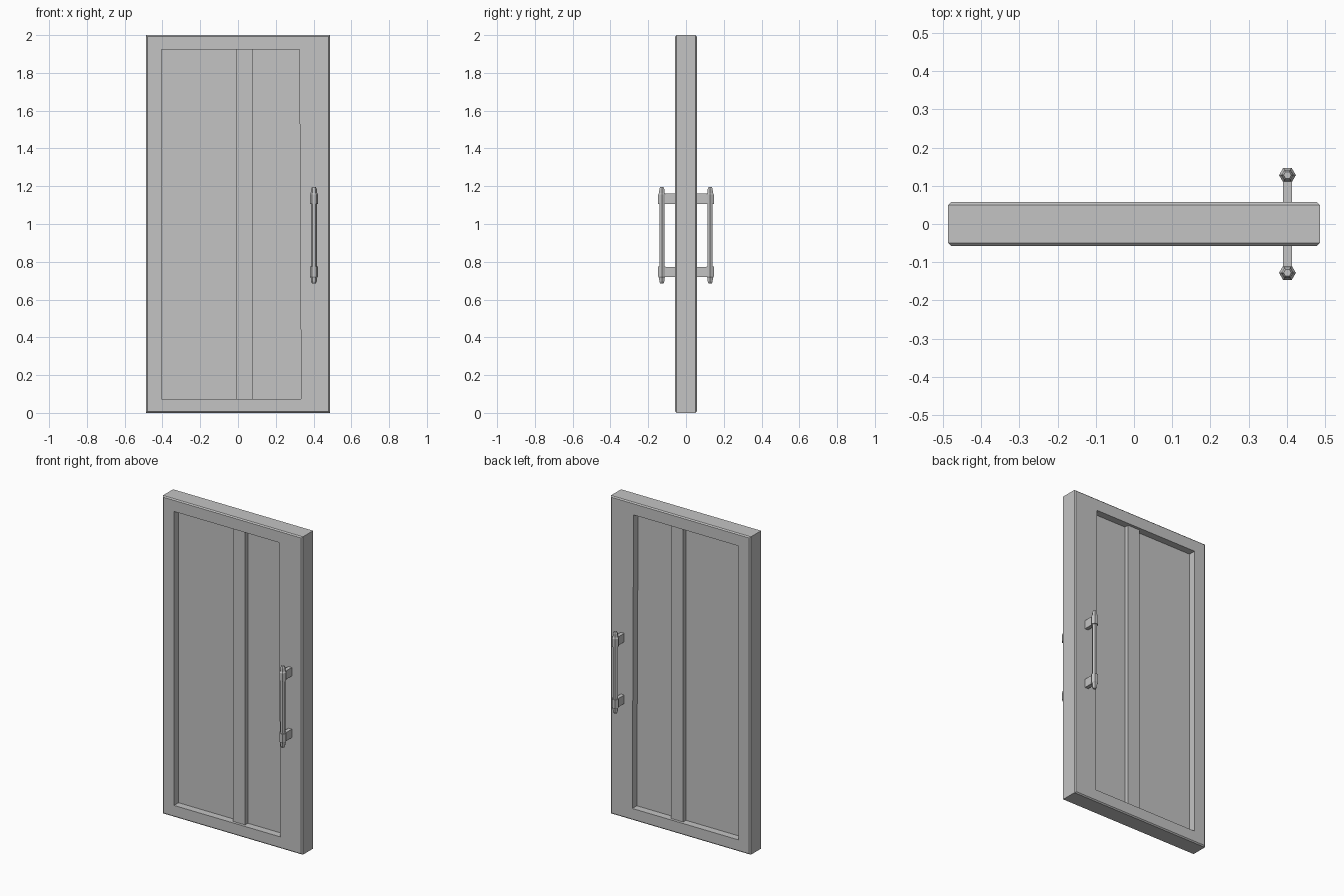
import bpy, bmesh, math

cube = bpy.data.objects.get("Cube")
if cube:
    bpy.data.objects.remove(cube, do_unlink=True)

GREY = (0.55, 0.55, 0.55, 1)
mat = bpy.data.materials.new("plain grey")
mat.use_nodes = True
mat.diffuse_color = GREY
mat.node_tree.nodes["Principled BSDF"].inputs["Base Color"].default_value = GREY


def finish(bm, name):
    bmesh.ops.recalc_face_normals(bm, faces=bm.faces)
    mesh = bpy.data.meshes.new(name)
    bm.to_mesh(mesh)
    bm.free()
    mesh.materials.append(mat)
    obj = bpy.data.objects.new(name, mesh)
    bpy.context.collection.objects.link(obj)
    return obj


def bridge(bm, a, b):
    n = len(a)
    for i in range(n):
        j = (i + 1) % n
        bm.faces.new((a[i], a[j], b[j], b[i]))


def box(name, x0, x1, y0, y1, z0, z1):
    bm = bmesh.new()
    bmesh.ops.create_cube(bm, size=1)
    for v in bm.verts:
        v.co.x = x1 if v.co.x > 0 else x0
        v.co.y = y1 if v.co.y > 0 else y0
        v.co.z = z1 if v.co.z > 0 else z0
    return finish(bm, name)


# Door frame: four-cornered rings joined into a chamfered, open frame
W, H, D, C = 0.487, 2.0, 0.057, 0.007
LEFT, BOTTOM, TOP = -0.405, 0.074, 1.923
outer = [(-W, 0), (W, 0), (W, H), (-W, H)]
face_edge = [(-W + C, C), (W - C, C), (W - C, H - C), (-W + C, H - C)]
opening = [(LEFT, BOTTOM), (0.334, BOTTOM), (0.325, TOP), (LEFT, TOP)]
layout = [(opening, -D), (face_edge, -D), (outer, -D + C),
          (outer, D - C), (face_edge, D), (opening, D)]
bm = bmesh.new()
rings = [[bm.verts.new((x, y, z)) for x, z in loop] for loop, y in layout]
for k, ring in enumerate(rings):
    bridge(bm, ring, rings[(k + 1) % len(rings)])
finish(bm, "door_frame")

# Sunken panel and the upright bar dividing it
box("door_panel", LEFT - 0.01, 0.345, -0.012, 0.012, BOTTOM - 0.01, TOP + 0.01)
box("centre_upright", -0.008, 0.077, -0.04, 0.04, BOTTOM - 0.01, TOP + 0.01)

# Pull handles: six-sided turned bar (height from middle, radius), two posts
HX, HY, MID = 0.402, 0.128, 0.94
half = [(0.165, 0.015), (0.165, 0.022), (0.217, 0.022),
        (0.225, 0.017), (0.245, 0.015), (0.256, 0.010)]
profile = [(-h, r) for h, r in reversed(half)] + half
for side, label in ((-1, "front"), (1, "back")):
    bm = bmesh.new()
    rings = []
    for h, r in profile:
        rings.append([bm.verts.new((HX + r * math.cos(i * math.pi / 3),
                                    side * HY + r * math.sin(i * math.pi / 3),
                                    MID + h)) for i in range(6)])
    for a, b in zip(rings, rings[1:]):
        bridge(bm, a, b)
    bm.faces.new(rings[0])
    bm.faces.new(rings[-1])
    finish(bm, label + "_handle_bar")
    for dz, level in ((-0.194, "lower"), (0.194, "upper")):
        ends = sorted((side * (D - 0.01), side * HY))
        box(f"{label}_{level}_handle_post", HX - 0.012, HX + 0.012,
            ends[0], ends[1], MID + dz - 0.027, MID + dz + 0.027)
